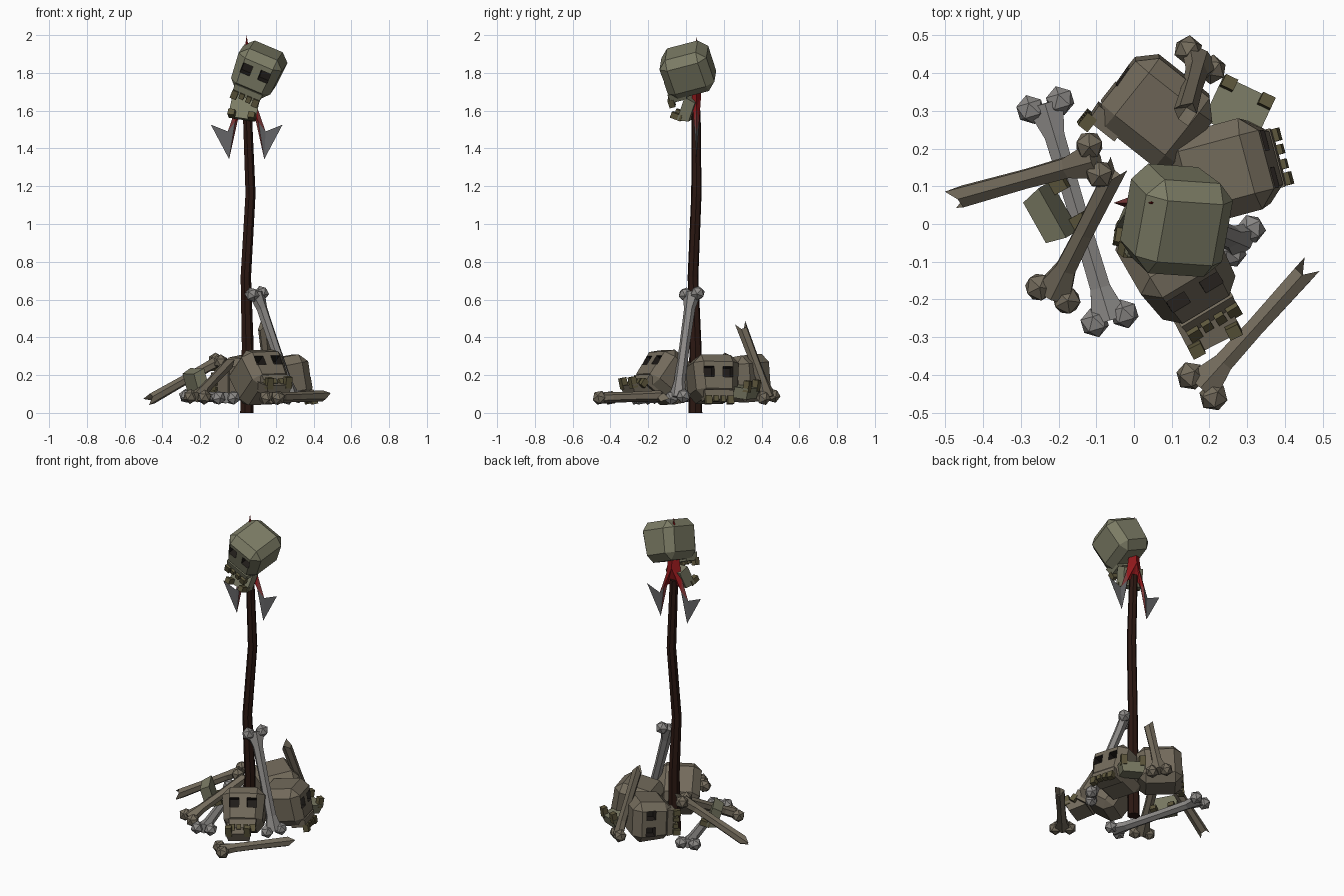
import bpy, bmesh
from math import cos, sin, pi
from mathutils import Matrix, Vector

if "Cube" in bpy.data.objects:
    bpy.data.objects.remove(bpy.data.objects["Cube"])


def material(name, r, g, b):
    m = bpy.data.materials.new(name)
    m.diffuse_color = (r, g, b, 1)
    m.use_nodes = True
    m.node_tree.nodes["Principled BSDF"].inputs["Base Color"].default_value = m.diffuse_color
    return m


BROWN = material("bone_brown", 0.17, 0.145, 0.105)
GREEN = material("bone_green", 0.2, 0.2, 0.13)
PALE = material("bone_pale", 0.26, 0.25, 0.24)
DARK = material("socket_dark", 0.015, 0.012, 0.01)
TOOTH = material("tooth_olive", 0.11, 0.095, 0.045)
WOOD = material("wood_dark", 0.025, 0.009, 0.006)
RED = material("blade_red", 0.3, 0.01, 0.012)
MIX = material("blade_stained", 0.2, 0.04, 0.04)
STEEL = material("blade_steel", 0.13, 0.13, 0.135)


def frame(loc, z, y):
    """Placement with local z exact and local y as near to the hint as possible."""
    z = Vector(z).normalized()
    x = Vector(y).cross(z).normalized()
    m = Matrix((x, z.cross(x), z)).transposed().to_4x4()
    return Matrix.Translation(loc) @ m


def finish(bm, name, mats, matrix=Matrix()):
    bmesh.ops.recalc_face_normals(bm, faces=bm.faces)
    me = bpy.data.meshes.new(name)
    bm.to_mesh(me)
    bm.free()
    for m in mats:
        me.materials.append(m)
    ob = bpy.data.objects.new(name, me)
    ob.matrix_world = matrix
    bpy.context.collection.objects.link(ob)
    return ob


def box(bm, c, s, mat=0, bevel=0, taper=1):
    """Box; taper scales the lower end in x and y."""
    vs = bmesh.ops.create_cube(bm, size=1)["verts"]
    for v in vs:
        k = taper if v.co.z < 0 else 1
        v.co = Vector((v.co.x * s[0] * k, v.co.y * s[1] * k, v.co.z * s[2])) + Vector(c)
    for f in {f for v in vs for f in v.link_faces}:
        f.material_index = mat
    if bevel:
        es = list({e for v in vs for e in v.link_edges})
        bmesh.ops.bevel(bm, geom=es, offset=bevel, segments=1, affect='EDGES', profile=0.5)


def rings(bm, rows, n=6, jag=0):
    """Tube through (x, y, z, rx, ry) rows; a jagged last row makes a hollow broken end."""
    loops = []
    for i, (x, y, z, rx, ry) in enumerate(rows):
        j = jag if i == len(rows) - 1 else 0
        loops.append([bm.verts.new((x + rx * cos(2 * pi * k / n), y + ry * sin(2 * pi * k / n),
                                    z + (j if k % 3 == 1 else -j * 0.5))) for k in range(n)])
    for a, b in zip(loops, loops[1:]):
        for k in range(n):
            bm.faces.new((a[k], a[(k + 1) % n], b[(k + 1) % n], b[k]))
    bm.faces.new(loops[0][::-1])
    if jag:
        x, y, z = rows[-1][:3]
        pit = bm.verts.new((x, y, z - 0.04))
        for k in range(n):
            bm.faces.new((loops[-1][k], loops[-1][(k + 1) % n], pit))
    else:
        bm.faces.new(loops[-1])


# Skull master: chamfered cranium with eye sockets cut out
bm = bmesh.new()
box(bm, (0, 0, 0), (0.25, 0.26, 0.235), bevel=0.045)
for v in bm.verts:
    if v.co.z < -0.05:
        v.co.x *= 0.9
cranium = finish(bm, "cranium", [BROWN])
bm = bmesh.new()
for s in (-1, 1):
    box(bm, (s * 0.051, -0.12, 0.018), (0.055, 0.1, 0.056))
cutter = finish(bm, "socket_cutter", [])
cutter.hide_render = True
mod = cranium.modifiers.new("sockets", 'BOOLEAN')
mod.operation, mod.solver, mod.object = 'DIFFERENCE', 'EXACT', cutter
bpy.context.view_layer.update()
baked = bpy.data.meshes.new_from_object(
    cranium.evaluated_get(bpy.context.evaluated_depsgraph_get()))
bpy.data.objects.remove(cranium)
bpy.data.objects.remove(cutter)


def skull(name, mat, loc, front, up):
    bm = bmesh.new()
    bm.from_mesh(baked)
    for f in bm.faces:
        c = f.calc_center_median()
        inside = abs(c.x) < 0.085 and -0.015 < c.z < 0.052 and -0.125 < c.y < -0.06
        f.material_index = 1 if inside else 0
    # upper jaw and its teeth
    box(bm, (0, -0.085, -0.105), (0.16, 0.095, 0.05), taper=0.92)
    for x, w, h in ((-0.06, 0.034, 0.045), (-0.02, 0.026, 0.03),
                    (0.02, 0.026, 0.034), (0.06, 0.034, 0.042)):
        box(bm, (x, -0.128, -0.113 - h / 2), (w, 0.032, h), 2)
    finish(bm, name, [mat, DARK, TOOTH], frame(loc, up, -Vector(front)))


def jaw(name, loc, front, up, mat=GREEN):
    bm = bmesh.new()
    box(bm, (0, 0, 0), (0.15, 0.13, 0.06), taper=0.82)
    for s in (-1, 1):
        box(bm, (s * 0.055, -0.05, 0.04), (0.036, 0.032, 0.06), 1)
    finish(bm, name, [mat, TOOTH], frame(loc, up, -Vector(front)))


def bone(name, mat, p0, p1, spread, broken=True):
    """Limb bone from p0 to p1 with a pair of knobs set apart along spread."""
    d = Vector(p1) - Vector(p0)
    n = d.length
    bm = bmesh.new()
    rows = [(0, 0, -0.005, 0.03, 0.058), (0, 0, 0.085, 0.028, 0.031),
            (0, 0, n * 0.5, 0.027, 0.028)]
    if broken:
        rows.append((0, 0, n, 0.03, 0.031))
    else:
        rows += [(0, 0, n - 0.085, 0.028, 0.031), (0, 0, n + 0.005, 0.03, 0.058)]
    rings(bm, rows, 6, 0.025 if broken else 0)
    for z in ([0] if broken else [0, n]):
        for s in (-1, 1):
            bmesh.ops.create_icosphere(bm, subdivisions=1, radius=0.04,
                                       matrix=Matrix.Translation((0, s * 0.041, z)))
    finish(bm, name, [mat], frame(p0, d, spread))


# Crooked spear shaft
bm = bmesh.new()
rings(bm, [(0.045, 0.05, 0, 0.037, 0.037), (0.05, 0.05, 0.35, 0.033, 0.033),
           (0.04, 0.037, 0.72, 0.029, 0.029), (0.065, 0.055, 1.16, 0.028, 0.028),
           (0.048, 0.053, 1.6, 0.025, 0.025)], 7)
finish(bm, "spear_shaft", [WOOD])

# Barbed spear blade: quarter pattern mirrored left/right and front/back
P = {"T": (0, 0, 2.0), "A": (0.03, 0, 1.8), "B": (0.055, 0, 1.62), "C": (0.1, 0, 1.49),
     "D": (0.19, 0, 1.526), "E": (0.093, 0, 1.343), "F": (0.046, 0, 1.555),
     "G": (0, 0, 1.58), "R": (0, 0.024, 1.68), "S": (0.062, 0.014, 1.54)}
bm = bmesh.new()
for sx in (-1, 1):
    for sy in (-1, 1):
        for tri, mat in (("TAR", 0), ("ABR", 0), ("BSR", 0), ("FGR", 0), ("FRS", 0),
                         ("BCS", 1), ("EFS", 1), ("CES", 2), ("CDE", 2)):
            f = bm.faces.new([bm.verts.new((P[k][0] * sx, P[k][1] * sy, P[k][2])) for k in tri])
            f.material_index = mat
bmesh.ops.remove_doubles(bm, verts=bm.verts, dist=0.0005)
finish(bm, "spear_blade", [RED, MIX, STEEL], Matrix.Translation((0.046, 0.056, 0)))

# Impaled skull and its hanging jaw
skull("impaled_skull", GREEN, (0.107, 0.01, 1.815), (-0.2, -0.93, -0.32), (0.36, -0.3, 0.9))
jaw("impaled_jaw", (0.037, 0.015, 1.61), (-0.2, -0.35, -0.9), (-0.15, -0.93, 0.35))

# Skulls and jaws in the pile
skull("pile_skull_front", BROWN, (0.115, -0.1, 0.188), (0.38, -0.66, 0.6), (-0.32, 0.5, 0.8))
skull("pile_skull_right", BROWN, (0.24, 0.14, 0.178), (0.93, 0.25, 0.15), (-0.18, -0.03, 0.98))
skull("pile_skull_back", BROWN, (0.06, 0.3, 0.18), (-0.78, 0.62, 0.05), (0.62, 0.78, 0.05))
jaw("pile_jaw_front", (0.19, -0.255, 0.13), (0.46, -0.88, -0.2), (0.05, -0.2, 0.95), BROWN)
jaw("pile_jaw_back", (0.275, 0.3, 0.11), (0.43, 0.9, 0), (0.1, 0.1, 0.98))
jaw("pile_jaw_left", (-0.225, 0.025, 0.165), (0.25, 0.15, -0.95), (0.84, 0.47, 0.3))

# Limb bones around the shaft
bone("bone_left_leaning", BROWN, (-0.105, 0.17, 0.275), (-0.465, 0.07, 0.07), (0.5, -0.85, 0))
bone("bone_left_front", BROWN, (-0.215, -0.185, 0.085), (-0.05, 0.14, 0.26), (1, -0.35, 0))
bone("bone_left_flat", PALE, (-0.235, 0.315, 0.09), (-0.065, -0.25, 0.08), (1, 0.35, 0), False)
bone("bone_upright", PALE, (0.1, 0.03, 0.63), (0.285, -0.045, 0.085), (0.6, 0.8, 0.2), False)
bone("bone_front_flat", BROWN, (0.18, -0.43, 0.08), (0.455, -0.125, 0.09), (0.7, -0.7, 0))
bone("bone_back_leaning", BROWN, (0.175, 0.435, 0.085), (0.135, 0.295, 0.455), (-0.6, 0.55, 0))
